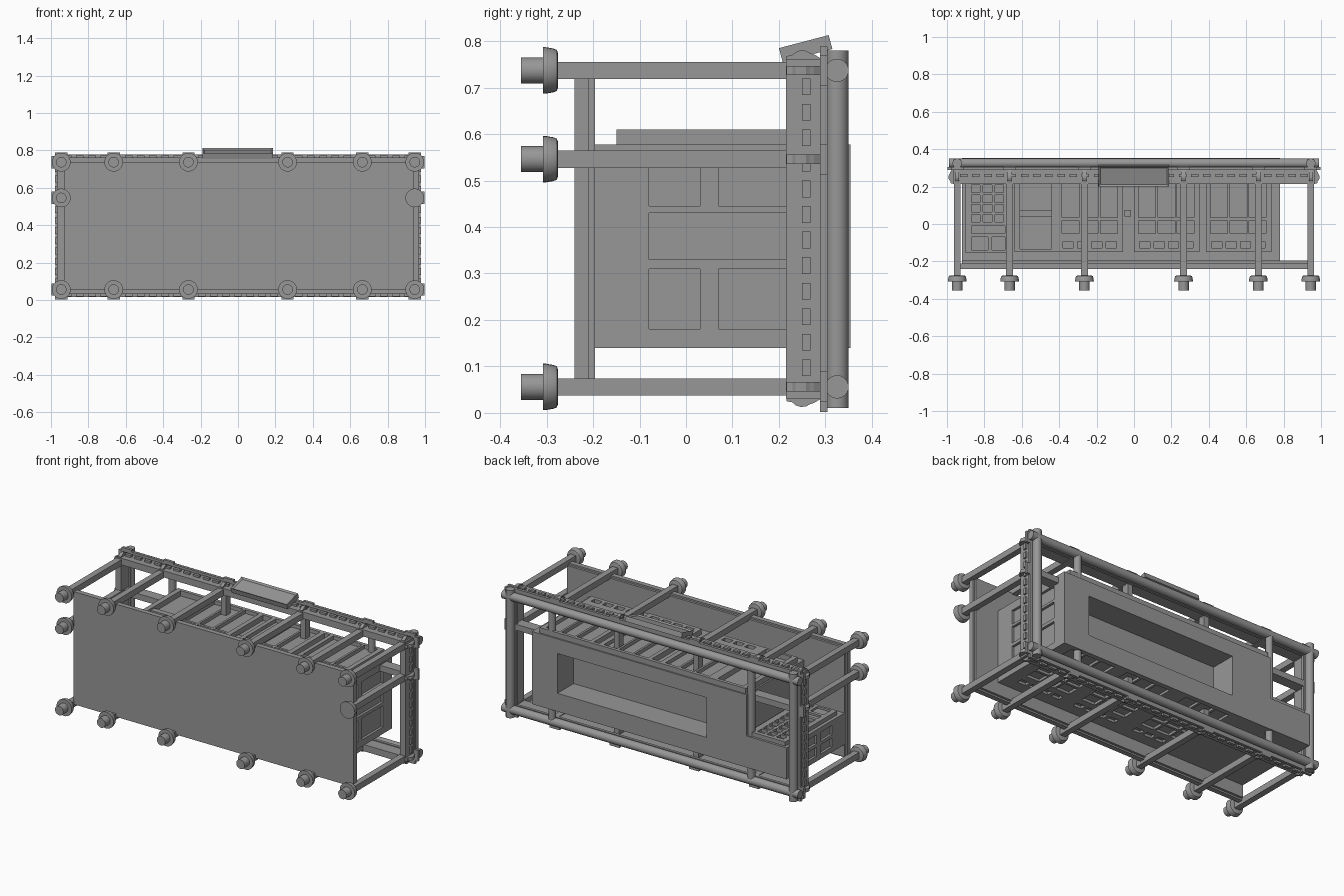
import bpy, bmesh, math
from mathutils import Matrix, Vector

if "Cube" in bpy.data.objects:
    bpy.data.objects.remove(bpy.data.objects["Cube"])

grey = bpy.data.materials.new("dark_grey")
grey.diffuse_color = (.31, .31, .31, 1)
grey.use_nodes = True
grey.node_tree.nodes["Principled BSDF"].inputs["Base Color"].default_value = grey.diffuse_color


def finish(name, bm, smooth=False):
    bmesh.ops.recalc_face_normals(bm, faces=bm.faces)
    me = bpy.data.meshes.new(name)
    bm.to_mesh(me)
    bm.free()
    me.materials.append(grey)
    ob = bpy.data.objects.new(name, me)
    bpy.context.collection.objects.link(ob)
    if smooth:
        bpy.ops.object.select_all(action='DESELECT')
        ob.select_set(True)
        bpy.context.view_layer.objects.active = ob
        bpy.ops.object.shade_smooth_by_angle(angle=math.radians(35))
    return ob


def boxes(name, items):
    """Each item: x0, x1, y0, y1, z0, z1."""
    bm = bmesh.new()
    for a, b, c, d, e, f in items:
        m = Matrix.Translation(((a + b) / 2, (c + d) / 2, (e + f) / 2)) @ \
            Matrix.Diagonal((b - a, d - c, f - e, 1))
        bmesh.ops.create_cube(bm, size=1, matrix=m)
    return finish(name, bm)


def rod(bm, p, q, r, seg=24):
    p, q = Vector(p), Vector(q)
    m = Matrix.Translation((p + q) / 2) @ (q - p).to_track_quat('Z', 'Y').to_matrix().to_4x4()
    bmesh.ops.create_cone(bm, cap_ends=True, segments=seg, radius1=r, radius2=r,
                          depth=(q - p).length, matrix=m)


def prism(name, pts, vec):
    bm = bmesh.new()
    f = bm.faces.new([bm.verts.new(p) for p in pts])
    g = bmesh.ops.extrude_face_region(bm, geom=[f])['geom']
    bmesh.ops.translate(bm, vec=vec, verts=[v for v in g if isinstance(v, bmesh.types.BMVert)])
    return finish(name, bm)


def lathe(name, x, z, prof, seg=28):
    bm = bmesh.new()
    rings = [[bm.verts.new((x + r * math.cos(i * math.tau / seg), y,
                            z + r * math.sin(i * math.tau / seg))) for i in range(seg)]
             for r, y in prof]
    for a, b in zip(rings, rings[1:]):
        for i in range(seg):
            j = (i + 1) % seg
            bm.faces.new((a[i], a[j], b[j], b[i]))
    bm.faces.new(rings[0])
    bm.faces.new(rings[-1])
    return finish(name, bm, True)


def cut(ob, name, items):
    c = boxes(name, items)
    c.hide_render = True
    c.hide_set(True)
    m = ob.modifiers.new("cut", 'BOOLEAN')
    m.object, m.operation, m.solver = c, 'DIFFERENCE', 'EXACT'


XS = (-.945, -.665, -.265, .265, .665, .945)
ZF, ZB, ZM = .737, .056, .546
spots = [(x, z) for z in (ZF, ZB) for x in XS] + [(-.945, ZM), (.945, ZM)]

# square columns and their round base stones
drum = [(.05, -.308), (.05, -.302), (.047, -.285), (.044, -.278), (.036, -.275)]
stub = [(.028, -.355), (.028, -.308)]
for x, z in spots:
    boxes("column", [(x - .0185, x + .0185, -.29, .29, z - .0185, z + .0185)])
    lathe("column_base", x, z, drum if (x > 0 and z == ZM) else stub + drum)

# floor slab in two layers
boxes("floor_slab", [(-.93, .94, -.24, -.21, .055, .735), (-.92, .93, -.21, -.196, .065, .725)])

# round eave beams and cross beams
bm = bmesh.new()
for z in (ZF, ZB):
    rod(bm, (-.99, .325, z), (.99, .325, z), .025)
for x in (-.945, .945):
    rod(bm, (x, .325, .01), (x, .325, .78), .025)
for x in (-.665, .665):
    rod(bm, (x, .325, ZB), (x, .325, .2), .021)
    rod(bm, (x, .325, .3), (x, .325, ZF), .021)
finish("eave_beams", bm, True)

# square tie beams back to the room
boxes("tie_beams", [(x - .017, x + .017, .24, .285, a, b) for x in (-.265, .265)
                    for a, b in ((.57, ZF), (ZB, .15))] +
      [(a, b, .24, .304, ZM - .018, ZM + .018) for a, b in ((-.945, -.6), (.6, .945))])

# frieze boards, raised dashes and flat capping strip
fr, dash, cap = [], [], []
for z, s in ((ZF, 1), (ZB, -1)):
    a, b = sorted((z - s * .015, z + s * .025))
    fr.append((-.965, .965, .215, .288, a, b))
    a, b = sorted((z - s * .02, z + s * .04))
    cap.append((-.975, .975, .288, .304, a, b))
    a, b = sorted((z, z + s * .037))
    for k in range(29):
        x = -.91 + k * .065
        dash.append((x - .02, x + .02, .25, .268, a, b))
for s in (1, -1):
    a, b = sorted((s * .93, s * .968))
    fr.append((a, b, .215, .288, .035, .76))
    a, b = sorted((s * .92, s * .975))
    cap.append((a, b, .288, .304, .02, .77))
    a, b = sorted((s * .94, s * .978))
    for k in range(12):
        z = .097 + k * .055
        dash.append((a, b, .25, .268, z - .018, z + .018))
boxes("frieze_boards", fr)
boxes("frieze_dashes", dash)
boxes("capping_strip", cap)

# flat seat block on each column head
blk = []
for x, z in spots:
    sx = 1 if x > 0 else -1
    if z != ZM:
        a, b = sorted((z, .395 + (.393 if z == ZF else -.393)))
        blk.append((x - .033, x + .033, .288, .304, a, b))
    if abs(x) > .9:
        a, b = sorted((x, sx * .998))
        blk.append((a, b, .288, .304, z - .033, z + .033))
boxes("column_seat_blocks", blk)

# scalloped beam ends under the seat blocks
scal = [(0, .288), (.03, .288), (.038, .276), (.042, .266), (.047, .258), (.048, .246),
        (.044, .236), (.037, .229), (.034, .216), (0, .216)]
for x, z in spots:
    sx = 1 if x > 0 else -1
    sz = 1 if z == ZF else -1
    if z != ZM:
        prism("scallop_end", [(x - .01, y, z + sz * .9 * u) for u, y in scal], (.02, 0, 0))
    if abs(x) > .9:
        prism("scallop_end", [(x + sx * u, y, z - .01) for u, y in scal], (0, 0, .02))


# panel layout shared by the doors and back wall, from a left edge
def door_cuts(x, z0, z1):
    r = []
    for k in range(3):
        a = x + .025 + k * .103
        r += [(a, a + .09, .035, .325, z0, z1), (a, a + .09, -.05, .02, z0, z1)]
    for k in range(4):
        a = x + .03 + k * .077
        r.append((a, a + .055, -.127, -.093, z0, z1))
    return r


# room body: L-shaped plan with sunken top, panelled sides and back
plan = [(-.92, .14), (.78, .14), (.78, .578), (-.65, .578), (-.65, .33), (-.92, .33)]
body = prism("room_body", [(x, -.197, z) for x, z in plan], (0, .551, 0))
cuts = [(-.385, .61, .2, .4, .25, .49)]
for y0, y1 in ((-.08, .03), (.07, .27)):
    for z0, z1 in ((.18, .31), (.445, .53)):
        cuts.append((.765, .8, y0, y1, z0, z1))
cuts.append((.765, .8, -.08, .27, .33, .43))
for y0, y1 in ((-.08, .03), (.07, .27)):
    cuts.append((-.95, -.905, y0, y1, .17, .225))
    cuts.append((-.95, -.905, y0, y1, .245, .30))
for x in (-.41, 0, .385):
    cuts += door_cuts(x, .1, .155)
cut(body, "room_cutter", cuts)

# front door leaves
for x in (-.41, 0, .385):
    d = boxes("front_door", [(x, x + .35, -.15, .345, .57, .61)])
    cut(d, "door_cutter", door_cuts(x, .588, .65))

# plain panel with a mid rail, and the small lock plate between doors
boxes("side_panel_frame", [(-.64, -.61, -.15, .345, .57, .61), (-.44, -.41, -.15, .345, .57, .61),
                           (-.61, -.44, .04, .075, .57, .6), (-.61, -.44, -.15, -.135, .57, .61),
                           (-.61, -.44, .325, .345, .57, .61),
                           (-.05, -.015, .04, .075, .57, .59)])
# header strips joining the doors
boxes("door_header", [(-.06, 0, .325, .345, .57, .61), (.35, .385, .325, .345, .57, .61)])

# lattice window on the set-back wing
win = boxes("lattice_window", [(-.9, -.66, -.155, .34, .325, .355)])
lat = [(-.87 + i * .063, -.87 + i * .063 + .047, .01 + j * .053, .01 + j * .053 + .04, .336, .4)
       for i in range(3) for j in range(6)]
lat += [(-.87, -.78, -.14, -.07, .343, .4), (-.76, -.69, -.14, -.07, .343, .4),
        (-.87, -.69, -.05, -.01, .343, .4)]
cut(win, "lattice_cutter", lat)

# tilted blank plaque with a raised frame over the entrance
sign = prism("plaque", [(-.19, .2, .785), (-.19, .307, .813), (-.19, .315, .783), (-.19, .208, .755)],
             (.376, 0, 0))
bm = bmesh.new()
bm.from_mesh(sign.data)
bm.normal_update()
top = max(bm.faces, key=lambda f: f.normal.z)
bmesh.ops.inset_individual(bm, faces=[top], thickness=.014, depth=-.008)
bm.to_mesh(sign.data)
bm.free()
